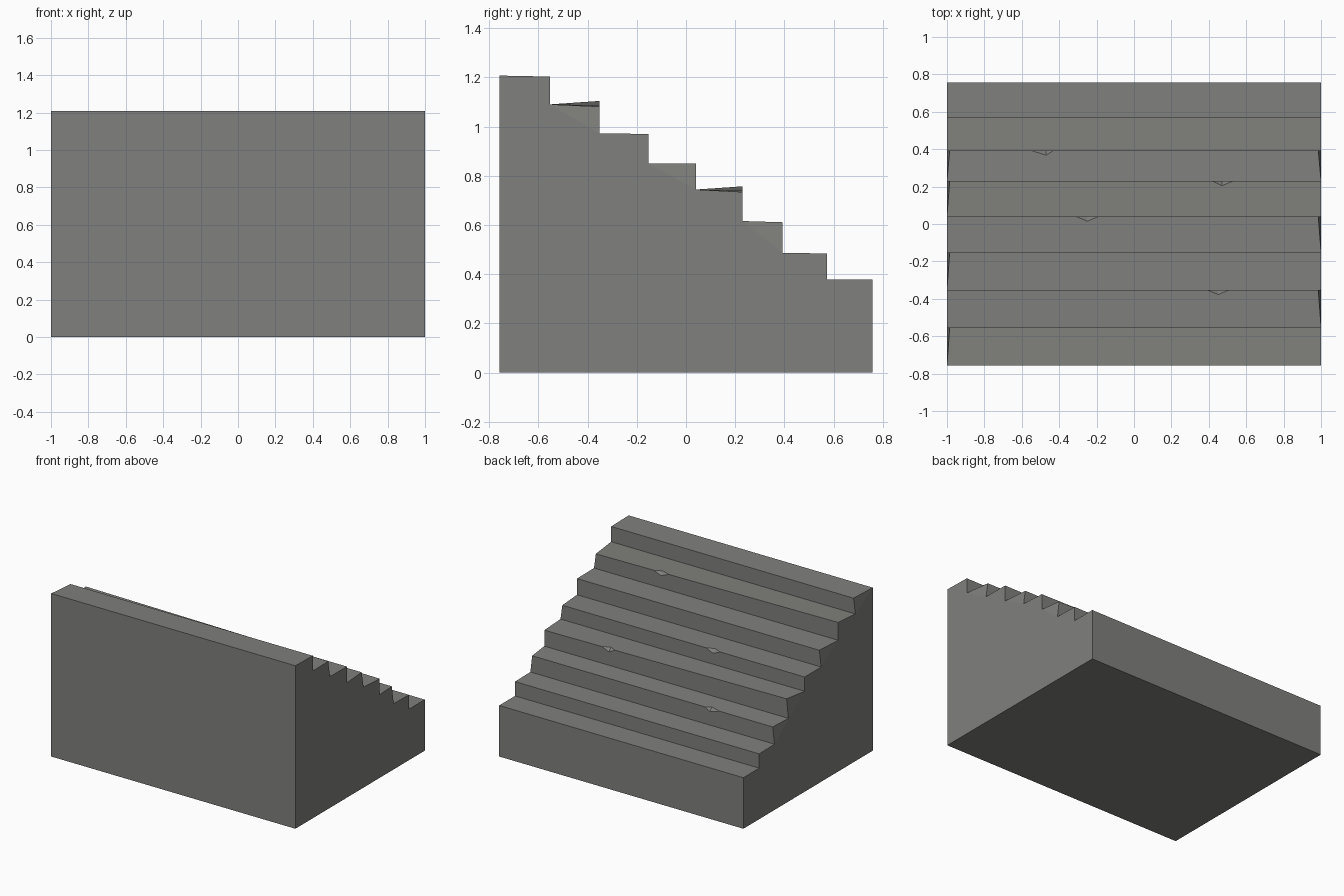
import bpy, bmesh

if "Cube" in bpy.data.objects:
    bpy.data.objects.remove(bpy.data.objects["Cube"])

stone = bpy.data.materials.new("grey stone")
stone.diffuse_color = (0.215, 0.215, 0.205, 1)
stone.use_nodes = True
stone.node_tree.nodes["Principled BSDF"].inputs["Base Color"].default_value = stone.diffuse_color

# One row per step: inner y, outer y, inner z, outer z at left, outer z at right,
# worn corner inset at left and at right
STEPS = [
    (-0.757, -0.553, 1.207, 1.203, 1.203, 0.015, 0),
    (-0.553, -0.352, 1.090, 1.104, 1.081, 0, 0.015),
    (-0.352, -0.153, 0.972, 0.970, 0.970, 0.015, 0),
    (-0.153, 0.040, 0.850, 0.850, 0.850, 0, 0.015),
    (0.040, 0.230, 0.744, 0.757, 0.734, 0.015, 0),
    (0.230, 0.393, 0.616, 0.611, 0.611, 0.015, 0.015),
    (0.393, 0.572, 0.487, 0.484, 0.484, 0, 0),
    (0.572, 0.757, 0.378, 0.378, 0.378, 0, 0),
]
# Chipped edges: step index -> left x, apex x, right x
CHIPS = {1: (0.39, 0.45, 0.51), 3: (-0.31, -0.25, -0.19),
         4: (0.42, 0.47, 0.53), 5: (-0.55, -0.47, -0.43)}
BACK = STEPS[-1][1]
FRONT = STEPS[0][0]

bm = bmesh.new()


def vert(x, y, z):
    return bm.verts.new((x, y, z))


# Inner corners of each tread (also the foot of the riser above) and the base
inner = [(vert(-1, s[0], s[2]), vert(1, s[0], s[2])) for s in STEPS]
base_front = (vert(-1, FRONT, 0), vert(1, FRONT, 0))
base_back = (vert(-1, BACK, 0), vert(1, BACK, 0))
inner.append(base_back)

for i, (y0, y1, z0, zl, zr, inset_l, inset_r) in enumerate(STEPS):
    left, right = vert(-1 + inset_l, y1, zl), vert(1 - inset_r, y1, zr)
    if i == len(STEPS) - 1:
        last = (left, right)
    tread_edge, riser_edge = [], []
    if i in CHIPS:
        # Small notch knocked out of the step edge
        xa, xm, xb = CHIPS[i]

        def edge_z(x):
            return zl + (zr - zl) * (x + 1) / 2

        a, b = vert(xa, y1, edge_z(xa)), vert(xb, y1, edge_z(xb))
        t = vert(xm, y1 - 0.025, edge_z(xm) + (z0 - edge_z(xm)) * 0.12)
        d = vert(xm, y1, edge_z(xm) - 0.025)
        tread_edge, riser_edge = [a, t, b], [a, d, b]
        bm.faces.new((a, d, t))
        bm.faces.new((b, t, d))
    # Tread and riser
    bm.faces.new([*inner[i], right, *reversed(tread_edge), left])
    bm.faces.new([left, *riser_edge, right, inner[i + 1][1], inner[i + 1][0]])
    # Side triangle under each tread, leaning in at worn corners
    if i < len(STEPS) - 1:
        for side, corner in enumerate((left, right)):
            bm.faces.new((inner[i][side], corner, inner[i + 1][side]))

# Flat side walls, front wall and underside
for side in (0, 1):
    bm.faces.new([base_front[side], base_back[side], last[side],
                  *[p[side] for p in reversed(inner[:-1])]])
bm.faces.new((base_front[0], base_front[1], inner[0][1], inner[0][0]))
bm.faces.new((*base_front, base_back[1], base_back[0]))
bmesh.ops.recalc_face_normals(bm, faces=bm.faces[:])

mesh = bpy.data.meshes.new("stone_steps")
bm.to_mesh(mesh)
bm.free()
mesh.materials.append(stone)
bpy.context.collection.objects.link(bpy.data.objects.new("stone_steps", mesh))
